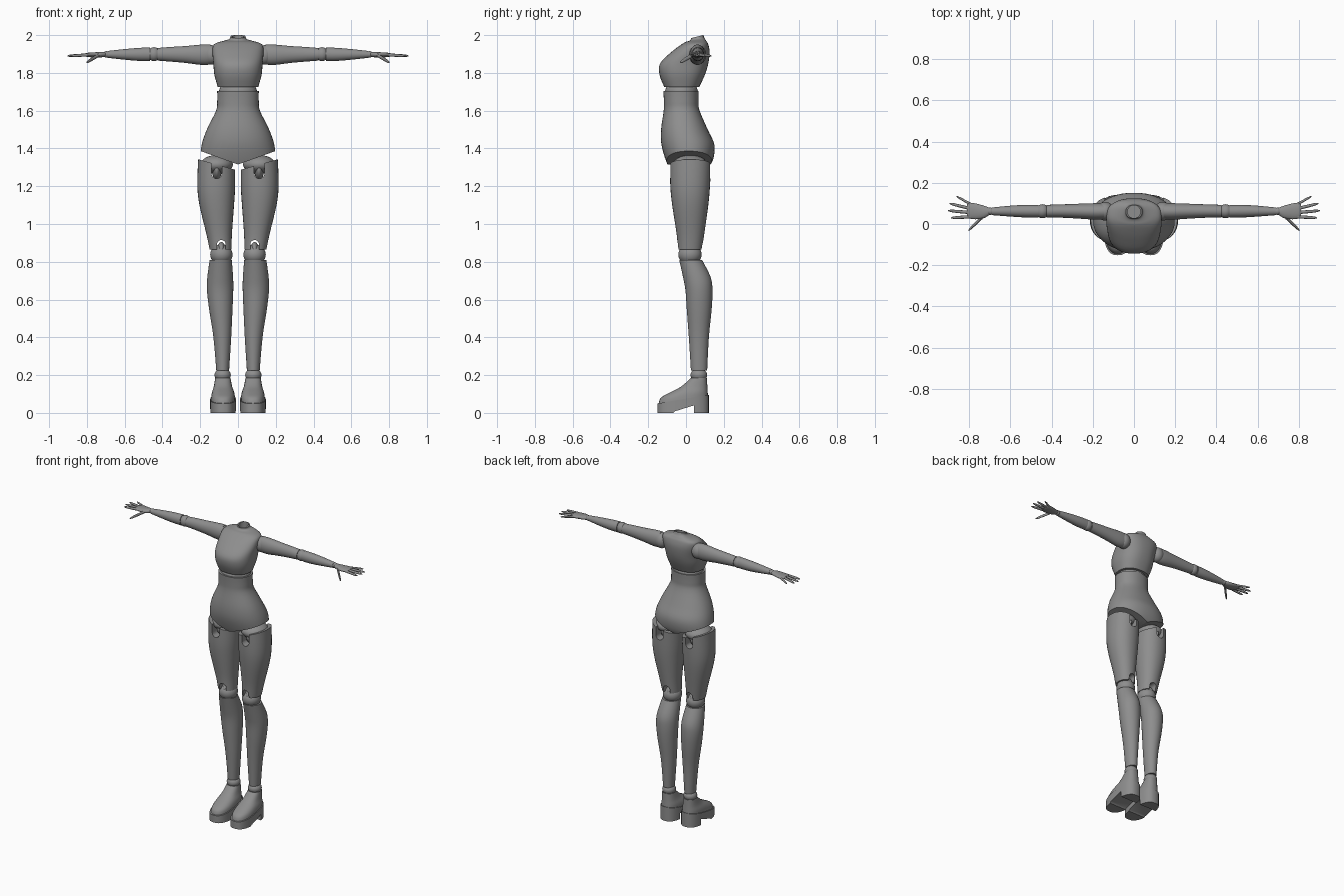
import bpy, bmesh, math
from mathutils import Vector

cube = bpy.data.objects.get("Cube")
if cube:
    bpy.data.objects.remove(cube, do_unlink=True)

grey = bpy.data.materials.new("matte_grey")
grey.use_nodes = True
colour = (0.27, 0.27, 0.27, 1)
grey.diffuse_color = colour
grey.node_tree.nodes["Principled BSDF"].inputs["Base Color"].default_value = colour
parts = []


def finish(name, bm, keep=True):
    bmesh.ops.recalc_face_normals(bm, faces=bm.faces)
    mesh = bpy.data.meshes.new(name)
    bm.to_mesh(mesh)
    bm.free()
    mesh.materials.append(grey)
    ob = bpy.data.objects.new(name, mesh)
    bpy.context.collection.objects.link(ob)
    if keep:
        parts.append(ob)
    return ob


def smooth_rows(rows, steps):
    """Pass a smooth curve through the given cross-sections."""
    out = []
    for i in range(len(rows) - 1):
        p0, p1, p2, p3 = (Vector(rows[max(0, min(len(rows) - 1, i + k))]) for k in (-1, 0, 1, 2))
        for j in range(steps):
            t = j / steps
            out.append(0.5 * (2 * p1 + (p2 - p0) * t + (2 * p0 - 5 * p1 + 4 * p2 - p3) * t * t
                              + (3 * p1 - p0 - 3 * p2 + p3) * t ** 3))
    return out + [Vector(rows[-1])]


def loft(name, rows, axis="z", side=1, power=2.0, steps=4, n=32, warp=None, planes=()):
    """Rows: position, lowest and highest of each of the two cross directions."""
    bm = bmesh.new()
    rings = []
    for t, a0, a1, b0, b1 in smooth_rows(rows, steps):
        ring = []
        for k in range(n):
            c, s = math.cos(math.tau * k / n), math.sin(math.tau * k / n)
            u = (a0 + a1) / 2 + (a1 - a0) / 2 * math.copysign(abs(c) ** (2 / power), c)
            v = (b0 + b1) / 2 + (b1 - b0) / 2 * math.copysign(abs(s) ** (2 / power), s)
            co = Vector((u, v, t) if axis == "z" else (t, u, v))
            if warp:
                co = warp(co)
            co.x *= side
            ring.append(bm.verts.new(co))
        rings.append(ring)
    for r, q in zip(rings, rings[1:]):
        for k in range(n):
            m = (k + 1) % n
            bm.faces.new((r[k], r[m], q[m], q[k]))
    bm.faces.new(rings[0])
    bm.faces.new(rings[-1])
    # Trim by planes and close the openings
    for co, no in planes:
        bmesh.ops.bisect_plane(bm, geom=bm.verts[:] + bm.edges[:] + bm.faces[:],
                               plane_co=co, plane_no=no, clear_outer=True)
        bmesh.ops.holes_fill(bm, edges=[e for e in bm.edges if e.is_boundary])
    return finish(name, bm)


def ball(name, centre, size):
    bm = bmesh.new()
    bmesh.ops.create_uvsphere(bm, u_segments=32, v_segments=16, radius=1)
    for v in bm.verts:
        v.co = Vector(a * b + c for a, b, c in zip(v.co, size, centre))
    return finish(name, bm)


def prism(name, outline, start, end, axis):
    """Extrude an outline along x or y."""
    bm = bmesh.new()
    place = (lambda p, d: (d, p[0], p[1])) if axis == "x" else (lambda p, d: (p[0], d, p[1]))
    a, b = ([bm.verts.new(place(p, d)) for p in outline] for d in (start, end))
    bm.faces.new(a)
    bm.faces.new(b)
    for k in range(len(a)):
        m = (k + 1) % len(a)
        bm.faces.new((a[k], a[m], b[m], b[k]))
    return finish(name, bm, keep=False)


def cut(ob, cutter):
    mod = ob.modifiers.new("cut", "BOOLEAN")
    mod.operation, mod.object, mod.solver = "DIFFERENCE", cutter, "EXACT"
    bpy.context.view_layer.objects.active = ob
    bpy.ops.object.modifier_apply(modifier=mod.name)
    bpy.data.objects.remove(cutter, do_unlink=True)


def arch(x, half, low, high, up):
    """Slot outline with one rounded end."""
    sign = 1 if up else -1
    base, tip = (low, high - half) if up else (high, low + half)
    arc = [(x + half * math.cos(math.pi * k / 10), tip + sign * half * math.sin(math.pi * k / 10))
           for k in range(11)]
    return [(x - half, base), (x + half, base)] + arc


# Chest with open neck
def neck_tilt(co):
    if co.z > 1.965:
        co.z += (co.y - 0.09) * 0.25 * min(1, (co.z - 1.965) / 0.03)
    return co


chest = loft("chest", [
    (1.725, -.107, .107, -.115, .07), (1.79, -.125, .125, -.14, .1), (1.85, -.13, .13, -.137, .118),
    (1.91, -.135, .135, -.078, .125), (1.95, -.128, .128, -.025, .118), (1.968, -.085, .085, .005, .108),
    (1.982, -.047, .047, .022, .098), (2.0, -.04, .04, .027, .092)], power=2.4, n=48, warp=neck_tilt)
bpy.ops.mesh.primitive_cylinder_add(vertices=32, radius=.031, depth=.1, location=(0, .06, 1.99))
cut(chest, bpy.context.object)

# Waist joint and hips
ball("waist_joint", (0, -.024, 1.70), (.101, .087, .06))


def crotch(sign):
    return Vector((0, 0, 1.315)), Vector((sign * .36, 0, -1))


loft("hips", [
    (1.29, -.19, .19, -.085, .11), (1.34, -.2, .2, -.108, .143), (1.42, -.192, .192, -.13, .15),
    (1.5, -.165, .165, -.132, .115), (1.6, -.116, .116, -.118, .072), (1.65, -.11, .11, -.117, .066),
    (1.705, -.11, .11, -.12, .067)], power=2.2, n=48, planes=(crotch(1), crotch(-1)))


def thigh_slope(co):
    co.z += max(0, (co.z - 1.2) / .11) * (co.x - .113) * .27
    return co


def sole_slope(co):
    if co.z > .03:
        co.z += (co.y + .15) * .17
    return co


for side, label in ((1, "left_"), (-1, "right_")):
    # Thigh, slotted front and back at both ends
    thigh = loft(label + "thigh", [
        (.865, .034, .15, -.043, .085), (.95, .032, .168, -.05, .097), (1.1, .021, .204, -.073, .118),
        (1.2, .015, .215, -.083, .127), (1.315, .015, .211, -.085, .132)], side=side, power=2.15, warp=thigh_slope)
    cut(thigh, prism("hip_slot", arch(side * .113, .027, 1.24, 1.4, False), -.3, .3, "y"))
    cut(thigh, prism("knee_slot", arch(side * .088, .023, .8, .915, True), -.3, .3, "y"))
    ball(label + "hip_joint", (side * .112, .022, 1.315), (.085, .09, .05))
    ball(label + "hip_tongue", (side * .112, .022, 1.29), (.026, .085, .06))

    # Knee, calf and ankle
    ball(label + "knee_joint", (side * .088, .021, .838), (.059, .062, .055))
    ball(label + "knee_tongue", (side * .088, .021, .86), (.022, .055, .045))
    loft(label + "calf", [
        (.225, .047, .115, .026, .112), (.4, .036, .13, .015, .121), (.55, .029, .153, .004, .136),
        (.65, .025, .164, -.003, .14), (.72, .026, .162, -.016, .13), (.81, .033, .15, -.036, .085)], side=side)
    ball(label + "ankle_joint", (side * .081, .068, .2), (.043, .044, .036))

    # Shoe upper and arched sole with block heel
    loft(label + "shoe_upper", [
        (.045, .015, .144, -.146, .118), (.08, .016, .142, -.133, .117), (.108, .02, .138, -.085, .115),
        (.14, .031, .128, -.025, .113), (.185, .04, .121, .026, .111)], side=side, power=2.4)
    sole = loft(label + "shoe_sole", [(0, .011, .147, -.152, .121), (.05, .011, .147, -.152, .121)],
                side=side, power=2.6, steps=1, warp=sole_slope)
    cut(sole, prism("arch_cut", [(-.085, -.02), (.043, -.02), (.043, .04), (-.06, .008)], -.5, .5, "x"))

    # Arm joints and arm
    ball(label + "shoulder_joint", (side * .14, .062, 1.895), (.045, .045, .052))
    loft(label + "upper_arm", [
        (.145, .022, .1, 1.845, 1.95), (.19, .021, .101, 1.842, 1.95), (.28, .027, .098, 1.853, 1.942),
        (.36, .031, .095, 1.86, 1.937), (.425, .032, .093, 1.865, 1.932)], "x", side)
    ball(label + "elbow_joint", (side * .445, .062, 1.899), (.034, .034, .037))
    loft(label + "forearm", [
        (.465, .031, .093, 1.863, 1.935), (.53, .032, .093, 1.864, 1.932), (.61, .037, .088, 1.871, 1.925),
        (.69, .043, .08, 1.88, 1.916)], "x", side)
    ball(label + "wrist_joint", (side * .697, .062, 1.898), (.018, .018, .017))

    # Hand
    loft(label + "palm", [
        (.7, .046, .078, 1.885, 1.912), (.73, .028, .089, 1.882, 1.911), (.77, .023, .1, 1.882, 1.908),
        (.8, .027, .102, 1.885, 1.906), (.812, .035, .095, 1.89, 1.902)], "x", side, n=20)
    fingers = {"index": (.795, .035, .888, .03, .008), "middle": (.8, .056, .903, .065, .008),
               "ring": (.8, .076, .897, .1, .008), "little": (.785, .092, .862, .134, .007),
               "thumb": (.735, .035, .803, -.03, .01)}
    for finger, (x0, y0, x1, y1, r) in fingers.items():
        drop = .04 if finger == "thumb" else .005
        rows = []
        for f, k in ((0, 1), (.5, .95), (.85, .75), (1, .3)):
            y, z = y0 + (y1 - y0) * f, 1.895 - drop * f
            rows.append((x0 + (x1 - x0) * f, y - r * k, y + r * k, z - r * k, z + r * k))
        loft(label + finger + "_finger", rows, "x", side, n=12, steps=3)

# Smooth shading with crisp rims
bpy.ops.object.select_all(action="DESELECT")
for ob in parts:
    ob.select_set(True)
bpy.context.view_layer.objects.active = chest
bpy.ops.object.shade_smooth_by_angle(angle=math.radians(40))
